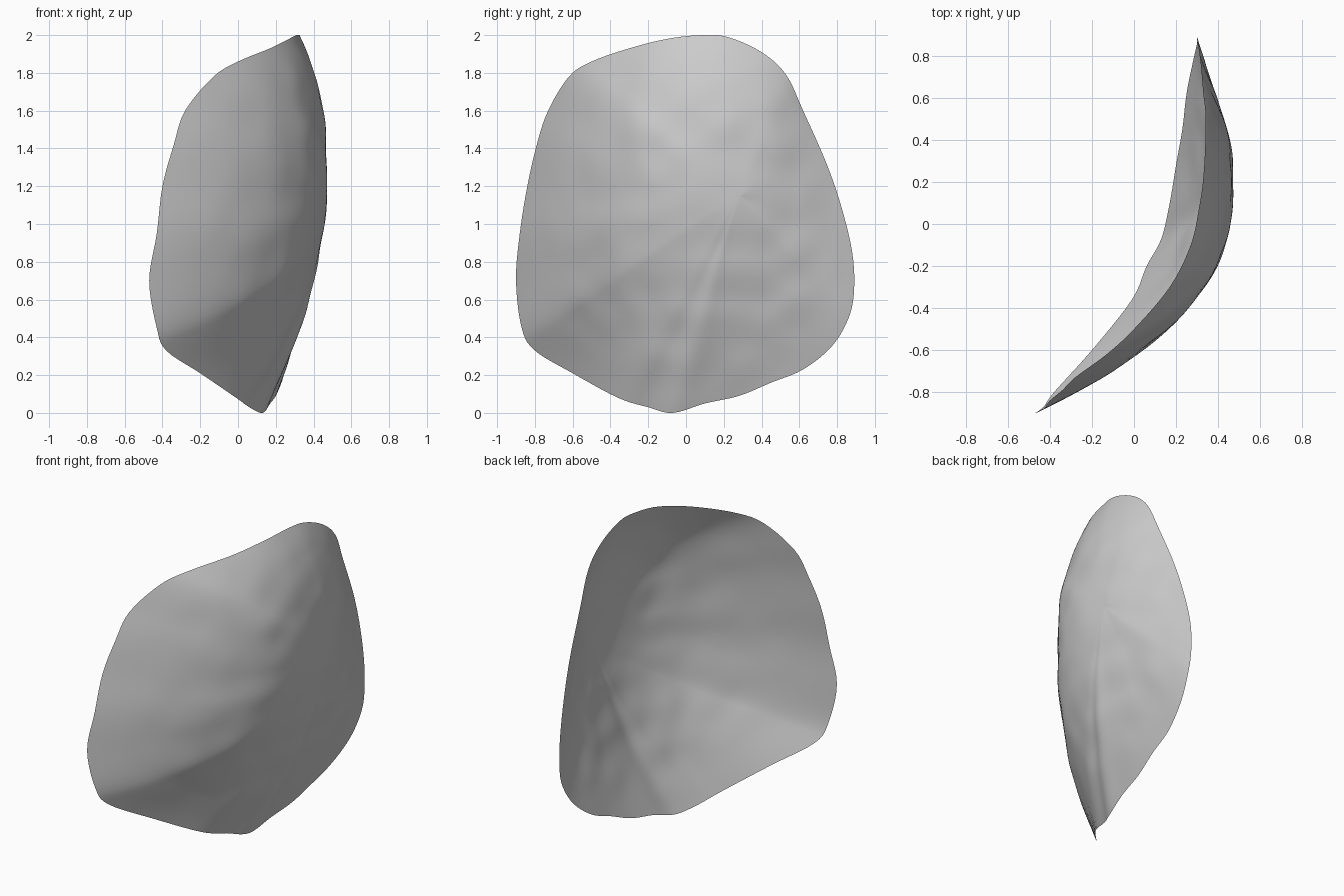
import bpy, bmesh, math
from mathutils import Vector, noise

if "Cube" in bpy.data.objects:
    bpy.data.objects.remove(bpy.data.objects["Cube"], do_unlink=True)

# Rim of the shell as (y, z, x), going round from the top towards the back
RIM = [
    (.08, 2.0, .31), (.22, 1.99, .33), (.4, 1.91, .34), (.53, 1.79, .34),
    (.62, 1.6, .33), (.74, 1.33, .32), (.82, 1.1, .31), (.88, .85, .3),
    (.89, .65, .3), (.86, .5, .3), (.77, .35, .28), (.62, .23, .25),
    (.45, .16, .23), (.28, .09, .2), (.1, .05, .17), (-.07, 0, .13),
    (-.2, .03, .06), (-.36, .08, -.01), (-.6, .21, -.2), (-.8, .33, -.38),
    (-.87, .45, -.43), (-.9, .7, -.47), (-.88, .95, -.43), (-.84, 1.2, -.4),
    (-.79, 1.42, -.34), (-.73, 1.6, -.28), (-.62, 1.78, -.13),
    (-.5, 1.86, 0), (-.3, 1.93, .17), (-.1, 1.98, .27),
]
CROWN = Vector((.47, .28, 1.15))   # outermost point of the bulge
STEPS, RINGS = 5, 40


def smooth_loop(points, steps):
    """Closed Catmull-Rom curve through the points."""
    pts = [Vector((x, y, z)) for y, z, x in points]
    n = len(pts)
    loop = []
    for i in range(n):
        a, b, c, d = (pts[(i + k) % n] for k in (-1, 0, 1, 2))
        for s in range(steps):
            t = s / steps
            loop.append(b + (c - a) * t / 2 + (a - b * 2.5 + c * 2 - d / 2) * t**2
                        + ((b - c) * 3 + d - a) * t**3 / 2)
    return loop


def shell_point(edge, t):
    """Point between crown and rim; the bulge is fuller at the top and front."""
    p = CROWN.lerp(edge, t)
    angle = math.atan2(edge.z - CROWN.z, edge.y - CROWN.y)
    power = 2.15 - .7 * math.cos(angle) + .7 * math.sin(angle)
    p.x = CROWN.x + (edge.x - CROWN.x) * t ** power
    # faint hand-worked unevenness that fades out at the rim and the crown
    p.x += .012 * noise.noise(p * 5) * t * (1 - t) * 4
    return p


# Curved shell: rings running from the crown out to the rim
bm = bmesh.new()
crown = bm.verts.new(CROWN)
rim = smooth_loop(RIM, STEPS)
count = len(rim)
rings = [[bm.verts.new(shell_point(e, r / RINGS)) for e in rim]
         for r in range(1, RINGS + 1)]
for i in range(count):
    j = (i + 1) % count
    bm.faces.new((crown, rings[0][j], rings[0][i]))
    for inner, outer in zip(rings, rings[1:]):
        bm.faces.new((inner[i], inner[j], outer[j], outer[i]))
for face in bm.faces:
    face.smooth = True
bm.normal_update()

mesh = bpy.data.meshes.new("curved_shell")
bm.to_mesh(mesh)
bm.free()
shell = bpy.data.objects.new("curved_shell", mesh)
bpy.context.collection.objects.link(shell)

# Plain grey surface
grey = bpy.data.materials.new("plain_grey")
grey.use_nodes = True
color = (.6, .6, .6, 1)
grey.diffuse_color = color
grey.node_tree.nodes["Principled BSDF"].inputs["Base Color"].default_value = color
mesh.materials.append(grey)
